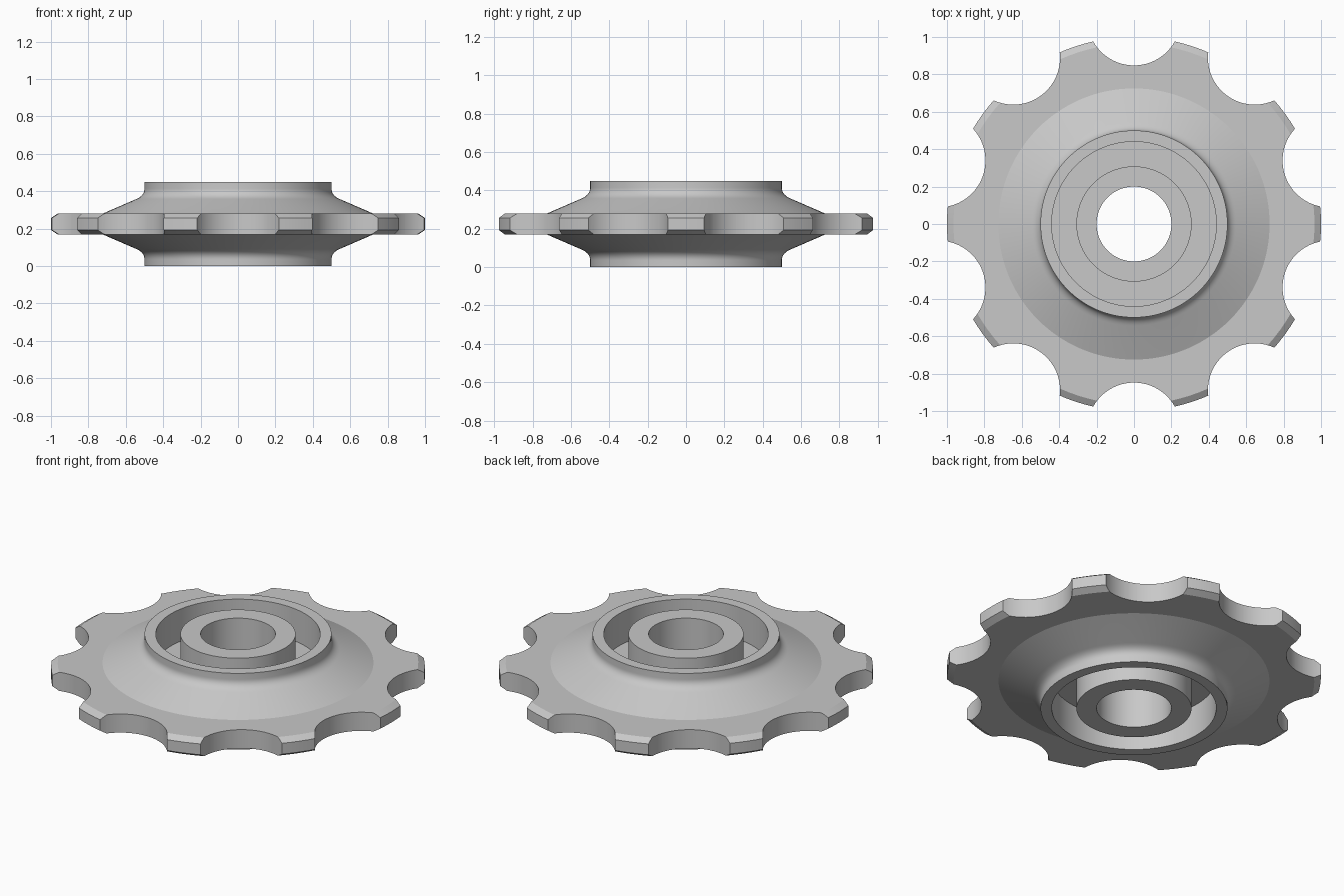
import bpy
import bmesh
from math import cos, sin, pi, tau, radians
from mathutils import Vector

HEIGHT = 0.45
TEETH = 10
SEGMENTS = 120

default = bpy.data.objects.get("Cube")
if default:
    bpy.data.objects.remove(default, do_unlink=True)

# Plain grey for the whole wheel
grey = bpy.data.materials.new("light grey")
grey.use_nodes = True
colour = (0.58, 0.58, 0.58, 1)
grey.diffuse_color = colour
grey.node_tree.nodes["Principled BSDF"].inputs["Base Color"].default_value = colour


def add_object(name, bm):
    bmesh.ops.recalc_face_normals(bm, faces=bm.faces)
    mesh = bpy.data.meshes.new(name)
    bm.to_mesh(mesh)
    bm.free()
    obj = bpy.data.objects.new(name, mesh)
    mesh.materials.append(grey)
    bpy.context.collection.objects.link(obj)
    return obj


def lathe(name, upper):
    """Revolve a profile whose lower half mirrors the given upper half."""
    profile = upper + [(r, HEIGHT - z) for r, z in reversed(upper)]
    bm = bmesh.new()
    rings = []
    for i in range(SEGMENTS):
        a = tau * i / SEGMENTS
        rings.append([bm.verts.new((r * cos(a), r * sin(a), z)) for r, z in profile])
    count = len(profile)
    for i in range(SEGMENTS):
        here, there = rings[i], rings[(i + 1) % SEGMENTS]
        for j in range(count):
            k = (j + 1) % count
            bm.faces.new((here[j], there[j], there[k], here[k]))
    return add_object(name, bm)


def smooth(obj):
    bpy.ops.object.select_all(action='DESELECT')
    obj.select_set(True)
    bpy.context.view_layer.objects.active = obj
    bpy.ops.object.shade_smooth_by_angle(angle=radians(15))


def fillet(start, corner, end, steps=10):
    a, b, c = Vector(start), Vector(corner), Vector(end)
    points = []
    for i in range(steps + 1):
        t = i / steps
        points.append(tuple(a * (1 - t) ** 2 + b * 2 * t * (1 - t) + c * t * t))
    return points


# Wheel: collar, filleted cone and flat rim with chamfered edge
collar_fillet = fillet((0.5, 0.415), (0.5, 0.377), (0.545, 0.358))
wheel = lathe("toothed_wheel",
              [(0.44, HEIGHT), (0.5, HEIGHT)] + collar_fillet
              + [(0.725, 0.28), (0.965, 0.28), (1, 0.257)])

# Round notches between the teeth
bm = bmesh.new()
for i in range(TEETH):
    a = tau * (i + 0.5) / TEETH
    made = bmesh.ops.create_cone(bm, cap_ends=True, segments=96,
                                 radius1=0.25, radius2=0.25, depth=1)
    bmesh.ops.translate(bm, verts=made["verts"],
                        vec=(1.098 * cos(a), 1.098 * sin(a), HEIGHT / 2))
cutter = add_object("notch_cutter", bm)
cutter.hide_render = True

cut = wheel.modifiers.new("notches", 'BOOLEAN')
cut.operation = 'DIFFERENCE'
cut.solver = 'EXACT'
cut.object = cutter
bpy.ops.object.select_all(action='DESELECT')
bpy.context.view_layer.objects.active = wheel
wheel.select_set(True)
bpy.ops.object.modifier_apply(modifier=cut.name)
bpy.data.objects.remove(cutter, do_unlink=True)
smooth(wheel)

# Hub with through bore, joined to the collar by a recessed web
hub = lathe("hub", [(0.2, HEIGHT), (0.308, HEIGHT), (0.308, 0.26), (0.46, 0.26)])
smooth(hub)
